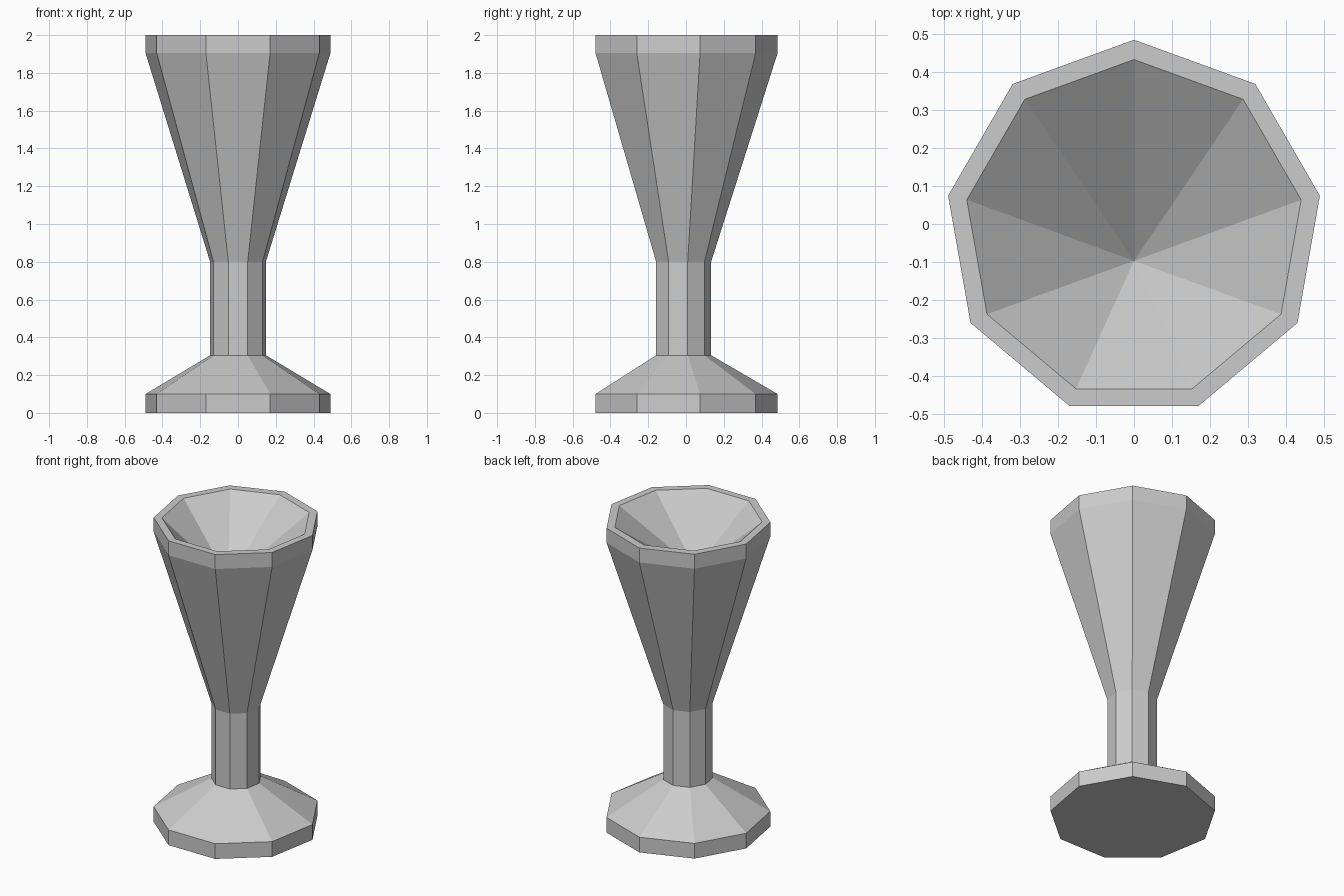
import bpy, bmesh, math

SIDES = 9
CENTRE_Y = -0.013

cube = bpy.data.objects.get("Cube")
if cube:
    bpy.data.objects.remove(cube, do_unlink=True)

grey = bpy.data.materials.new("plain grey")
grey.use_nodes = True
colour = (0.6, 0.6, 0.6, 1)
grey.diffuse_color = colour
grey.node_tree.nodes["Principled BSDF"].inputs["Base Color"].default_value = colour


def ring(bm, radius, z, y):
    """One nine-sided ring with a corner towards the back."""
    angles = [math.pi / 2 + math.tau * i / SIDES for i in range(SIDES)]
    return [bm.verts.new((radius * math.cos(a), y + radius * math.sin(a), z)) for a in angles]


bm = bmesh.new()

# Outer and inner profile: radius, height, centre
profile = [(0.497, 0, -0.012), (0.497, 0.1, -0.012),      # foot
           (0.15, 0.305, -0.017), (0.15, 0.8, -0.017),    # stem
           (0.497, 1.905, -0.012), (0.497, 2, -0.012),    # bowl and lip
           (0.447, 2, -0.014)]                            # inner lip
rings = [ring(bm, *p) for p in profile]
for low, high in zip(rings, rings[1:]):
    for i in range(SIDES):
        j = (i + 1) % SIDES
        bm.faces.new((low[i], low[j], high[j], high[i]))

# Underside of the foot
bm.faces.new(rings[0][::-1])

# Hollow running down to an off-centre point
tip = bm.verts.new((0, -0.097, 1.64))
for i in range(SIDES):
    bm.faces.new((rings[-1][i], rings[-1][(i + 1) % SIDES], tip))

bmesh.ops.recalc_face_normals(bm, faces=bm.faces)
mesh = bpy.data.meshes.new("goblet")
bm.to_mesh(mesh)
bm.free()
mesh.materials.append(grey)
goblet = bpy.data.objects.new("goblet", mesh)
bpy.context.collection.objects.link(goblet)
